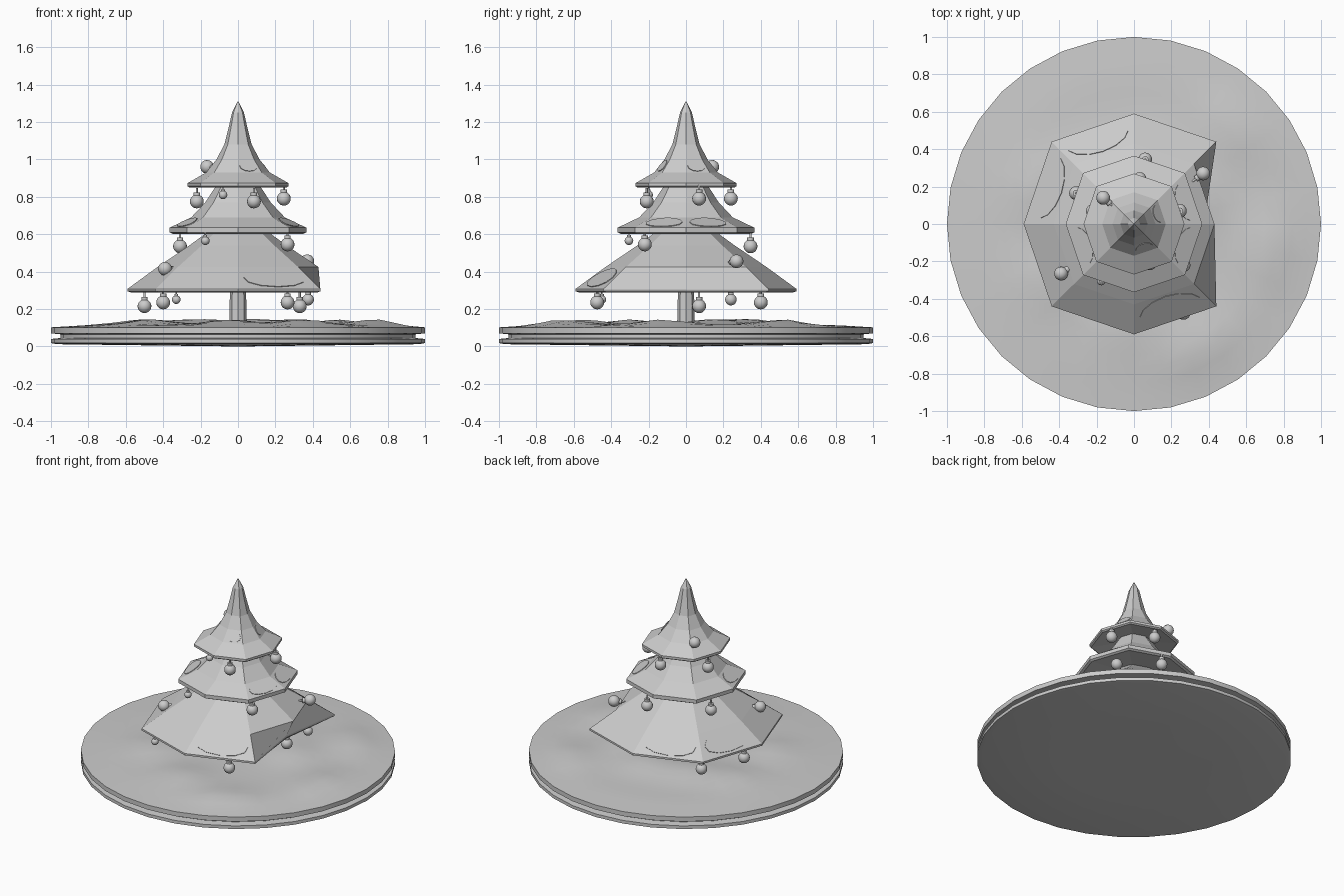
import bpy, bmesh
from math import sin, cos, pi, radians, exp, hypot
from mathutils import Vector

if "Cube" in bpy.data.objects:
    bpy.data.objects.remove(bpy.data.objects["Cube"])

grey = bpy.data.materials.new("soft_grey")
GREY = (0.6, 0.6, 0.6, 1)
grey.diffuse_color = GREY
grey.use_nodes = True
grey.node_tree.nodes["Principled BSDF"].inputs["Base Color"].default_value = GREY


def finish(bm, name, smooth=None):
    bmesh.ops.recalc_face_normals(bm, faces=bm.faces)
    mesh = bpy.data.meshes.new(name)
    bm.to_mesh(mesh)
    bm.free()
    mesh.materials.append(grey)
    obj = bpy.data.objects.new(name, mesh)
    bpy.context.collection.objects.link(obj)
    if smooth:
        bpy.ops.object.select_all(action="DESELECT")
        obj.select_set(True)
        bpy.context.view_layer.objects.active = obj
        bpy.ops.object.shade_smooth_by_angle(angle=radians(smooth))
    return obj


def loft(rings, name, smooth=None):
    """Skin a stack of closed rings; both ends are capped."""
    bm = bmesh.new()
    loops = [[bm.verts.new(p) for p in ring] for ring in rings]
    n = len(loops[0])
    for a, b in zip(loops, loops[1:]):
        for i in range(n):
            j = (i + 1) % n
            bm.faces.new((a[i], a[j], b[j], b[i]))
    bm.faces.new(loops[0])
    bm.faces.new(loops[-1])
    return finish(bm, name, smooth)


def circle(r, z, n):
    return [Vector((r * cos(2 * pi * i / n), r * sin(2 * pi * i / n), z)) for i in range(n)]


def octagon(r, z):
    """Eight sided ring whose diagonal corners reach slightly further."""
    return [p * (1.055 if i % 2 else 1) + Vector((0, 0, z))
            for i, p in enumerate(circle(r, 0, 8))]


# Round stand: two discs with a groove between
stand = [(0.02, 0), (0.5, 0.006), (0.97, 0.012), (1, 0.018), (1, 0.04), (0.95, 0.045),
         (0.95, 0.065), (1, 0.07), (1, 0.1), (0.98, 0.1), (0.02, 0.1)]
loft([circle(r, z, 32) for r, z in stand], "stand", 30)


# Snow blanket with low drifts
def drift(p):
    r, h = hypot(p.x, p.y), 0
    for k in range(9):
        a, d = k * 2.4 + 0.4, 0.35 + 0.4 * (k % 3) / 2
        h += 0.03 * exp(-((p.x - d * cos(a)) ** 2 + (p.y - d * sin(a)) ** 2) / 0.03)
    return 0.102 + (0.012 + h) * min(1, (1 - r) * 5)


snow = []
for k in range(14):
    ring = circle(1 - k * 0.0755, 0, 32)
    for p in ring:
        p.z = drift(p)
    snow.append(ring)
loft([circle(1, 0.095, 32)] + snow, "snow_ground", 40)

# Trunk
loft([circle(0.048, 0.09, 8), circle(0.042, 0.34, 8)], "trunk")

# Branch tiers, listed from the underside outward and up
bottom = [(0.06, 0.32), (0.57, 0.288), (0.59, 0.295), (0.59, 0.308),
          (0.43, 0.425), (0.26, 0.54), (0.15, 0.62)]
middle = [(0.06, 0.63), (0.35, 0.602), (0.365, 0.61), (0.365, 0.635),
          (0.25, 0.69), (0.175, 0.77), (0.11, 0.87)]
top = [(0.06, 0.88), (0.26, 0.85), (0.27, 0.857), (0.27, 0.873), (0.17, 0.93), (0.115, 1.0),
       (0.073, 1.08), (0.05, 1.17), (0.032, 1.25), (0.003, 1.31)]
tiers = {}
for name, profile in (("bottom", bottom), ("middle", middle), ("top", top)):
    tiers[name] = [octagon(r, z) for r, z in profile]
for ring in tiers["bottom"][1:4]:       # pushed-in corner on one side
    ring[0].x = 0.375
for name, rings in tiers.items():
    loft(rings, name + "_branches")


# Thin snow patches lying on single branch facets
def patch(tier, side, row, u, v, name):
    rings = tiers[tier]
    a, b = rings[row][side], rings[row][(side + 1) % 8]
    d, c = rings[row + 1][side], rings[row + 1][(side + 1) % 8]
    normal = (b - a).cross(d - a).normalized()
    outline = []
    for i in range(12):
        t = 2 * pi * i / 12
        s, w = 0.5 + u * cos(t), 0.5 + v * sin(t)
        outline.append(a.lerp(b, s).lerp(d.lerp(c, s), w))
    loft([[p - normal * 0.004 for p in outline], [p + normal * 0.004 for p in outline]], name)


for i, (tier, side, row) in enumerate((("bottom", 6, 3), ("bottom", 2, 3), ("bottom", 3, 3),
                                       ("middle", 0, 3), ("middle", 7, 3), ("middle", 4, 3),
                                       ("top", 6, 4), ("top", 0, 4))):
    patch(tier, side, row, 0.42, 0.42, "snow_patch_%d" % (i + 1))


# Hanging baubles: ball, cap and small loop
def bauble(index, x, y, z, r, inward=False):
    centre = Vector((x, y, z))
    axis = Vector((-x, -y, -0.04 if inward else 0)).normalized() if inward else Vector((0, 0, 1))
    turn = axis.to_track_quat("Z", "Y").to_matrix().to_4x4()
    bm = bmesh.new()
    bmesh.ops.create_uvsphere(bm, u_segments=16, v_segments=10, radius=r)
    for width, low, high in ((0.48, 0.85, 1.3), (0.16, 1.25, 1.95)):
        part = bmesh.ops.create_cone(bm, cap_ends=True, segments=10, radius1=r * width,
                                     radius2=r * width, depth=r * (high - low))
        bmesh.ops.translate(bm, verts=part["verts"], vec=(0, 0, r * (low + high) / 2))
    bm.transform(turn)
    bmesh.ops.translate(bm, verts=bm.verts, vec=centre)
    finish(bm, "bauble_%d" % index, 40)


BIG, SMALL = 0.037, 0.023
hanging = [(-0.22, 0.07, 0.775, BIG), (-0.08, -0.2, 0.81, SMALL), (0.085, -0.21, 0.775, BIG),
           (0.245, 0.07, 0.79, BIG), (0.03, 0.24, 0.79, BIG), (-0.31, 0.165, 0.535, BIG),
           (-0.175, -0.305, 0.565, SMALL), (0.265, -0.22, 0.545, BIG), (0.06, 0.345, 0.535, BIG),
           (-0.5, 0.07, 0.215, BIG), (-0.4, 0.4, 0.235, BIG), (-0.33, -0.45, 0.25, SMALL),
           (0.265, -0.475, 0.235, BIG), (0.33, 0.07, 0.215, BIG), (0.375, 0.24, 0.25, 0.031)]
leaning = [(-0.165, 0.14, 0.96, BIG), (-0.39, -0.265, 0.415, BIG), (0.37, 0.27, 0.455, BIG)]
for i, spot in enumerate(hanging + leaning):
    bauble(i + 1, *spot, inward=spot in leaning)
